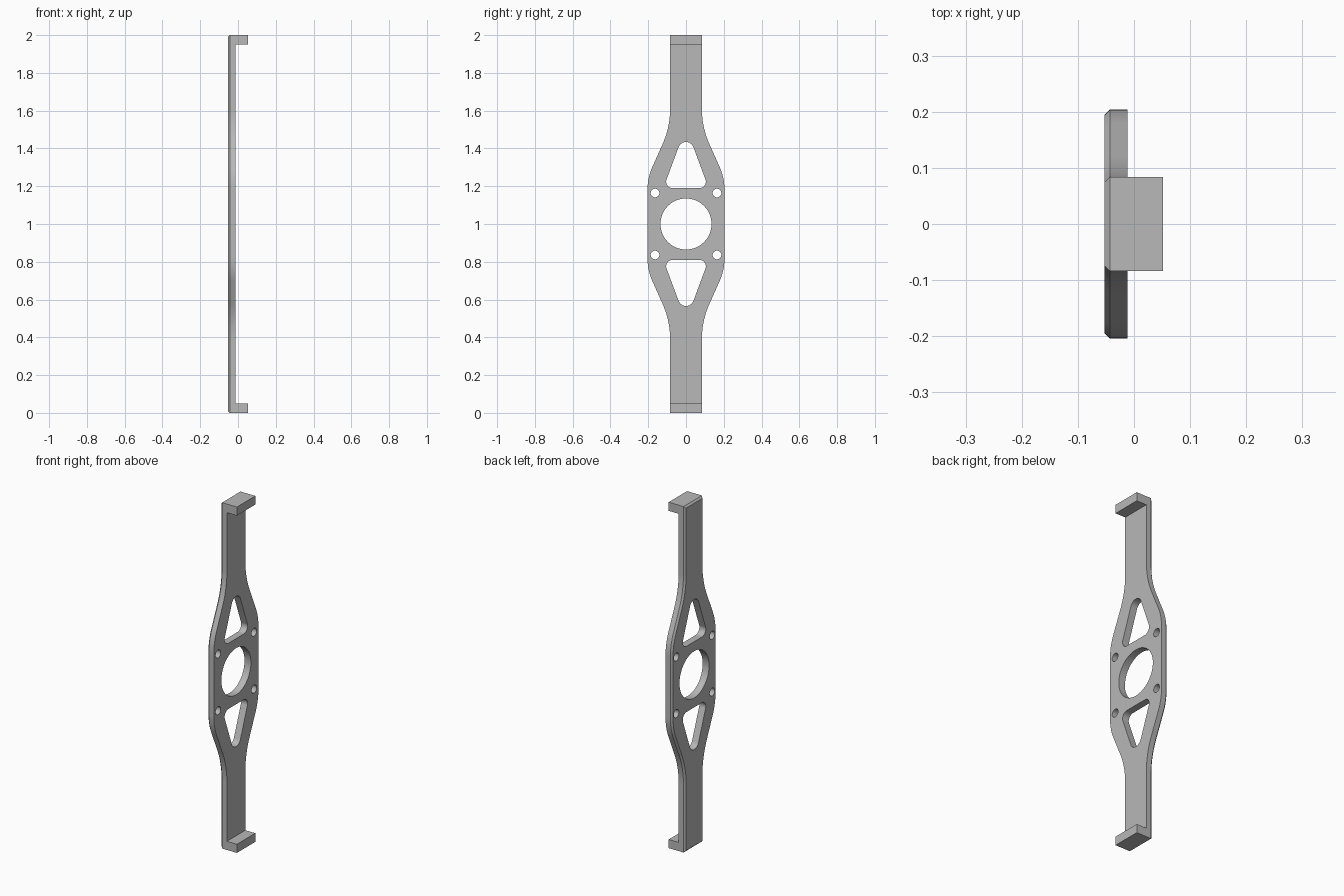
import bpy
import bmesh
from math import sin, cos, pi, radians, tan
from mathutils import Vector
from mathutils.geometry import convex_hull_2d

if "Cube" in bpy.data.objects:
    bpy.data.objects.remove(bpy.data.objects["Cube"])

BACK, FACE, TIP = -0.053, -0.012, 0.052   # x of plate back, plate front, hook tip
NARROW, WIDE = 0.084, 0.204               # half widths of arm and hub
MID = 1.0

grey = bpy.data.materials.new("plain grey")
grey.use_nodes = True
grey.diffuse_color = (0.48, 0.48, 0.48, 1)
grey.node_tree.nodes["Principled BSDF"].inputs["Base Color"].default_value = (0.48, 0.48, 0.48, 1)


def make_object(name, bm):
    bmesh.ops.recalc_face_normals(bm, faces=bm.faces)
    mesh = bpy.data.meshes.new(name)
    bm.to_mesh(mesh)
    bm.free()
    mesh.materials.append(grey)
    obj = bpy.data.objects.new(name, mesh)
    bpy.context.collection.objects.link(obj)
    return obj


def prism(bm, outline, x0, x1):
    """Extrude a (y, z) outline along x and return its face at x0."""
    base = bm.faces.new([bm.verts.new((x0, y, z)) for y, z in outline])
    copy = bmesh.ops.extrude_face_region(bm, geom=[base], use_keep_orig=True)
    moved = [v for v in copy["geom"] if isinstance(v, bmesh.types.BMVert)]
    bmesh.ops.translate(bm, verts=moved, vec=(x1 - x0, 0, 0))
    return base


def circle(y, z, r, n=48):
    return [(y + r * cos(2 * pi * i / n), z + r * sin(2 * pi * i / n)) for i in range(n)]


def quarter_outline():
    """Hub edge, convex arc, slanted flank, concave arc, then the arm end."""
    tilt, r_hub, r_arm, steps = radians(24), 0.30, 0.46, 14
    start = 0.18
    pts = []
    for i in range(steps + 1):
        a = tilt * i / steps
        pts.append((WIDE - r_hub * (1 - cos(a)), start + r_hub * sin(a)))
    y_arm = NARROW + r_arm * (1 - cos(tilt))
    z_arm = pts[-1][1] + (pts[-1][0] - y_arm) / tan(tilt)
    z_end = z_arm + r_arm * sin(tilt)
    for i in range(steps + 1):
        a = tilt * (1 - i / steps)
        pts.append((NARROW + r_arm * (1 - cos(a)), z_end - r_arm * sin(a)))
    return pts + [(NARROW, MID)]


# Plate: mirrored outline with a chamfer around its back face
quarter = quarter_outline()
right = [(y, MID - z) for y, z in reversed(quarter)] + [(y, MID + z) for y, z in quarter]
outline = right + [(-y, z) for y, z in reversed(right)]
bm = bmesh.new()
back_face = prism(bm, outline, BACK, FACE)
bmesh.ops.bevel(bm, geom=list(back_face.edges), offset=0.01, segments=1,
                profile=0.5, affect='EDGES')
plate = make_object("plate", bm)

# Openings: centre bore, four screw holes, two rounded triangles
bm = bmesh.new()
openings = [circle(0, MID, 0.135, 96)]
for side in (-1, 1):
    for up in (-1, 1):
        openings.append(circle(side * 0.164, MID + up * 0.164, 0.023, 32))
for up in (-1, 1):
    cloud = (circle(0, MID + up * 0.392, 0.042)
             + circle(0.071, MID + up * 0.224, 0.034)
             + circle(-0.071, MID + up * 0.224, 0.034))
    hull = convex_hull_2d([Vector(p) for p in cloud])
    openings.append([cloud[i] for i in hull])
for shape in openings:
    prism(bm, shape, BACK - 0.05, FACE + 0.05)
cutter = make_object("opening_cutter", bm)
cutter.hide_render = True

cut = plate.modifiers.new("openings", 'BOOLEAN')
cut.operation = 'DIFFERENCE'
cut.solver = 'EXACT'
cut.object = cutter
bpy.ops.object.select_all(action='DESELECT')
bpy.context.view_layer.objects.active = plate
plate.select_set(True)
bpy.ops.object.modifier_apply(modifier=cut.name)
bpy.data.objects.remove(cutter)
bpy.ops.object.shade_smooth_by_angle(angle=radians(30))

# Hooks: square lips at both ends
for name, z0, z1 in (("bottom_hook", 0, 0.05), ("top_hook", 1.95, 2)):
    bm = bmesh.new()
    prism(bm, [(-NARROW, z0), (NARROW, z0), (NARROW, z1), (-NARROW, z1)], FACE, TIP)
    make_object(name, bm)
